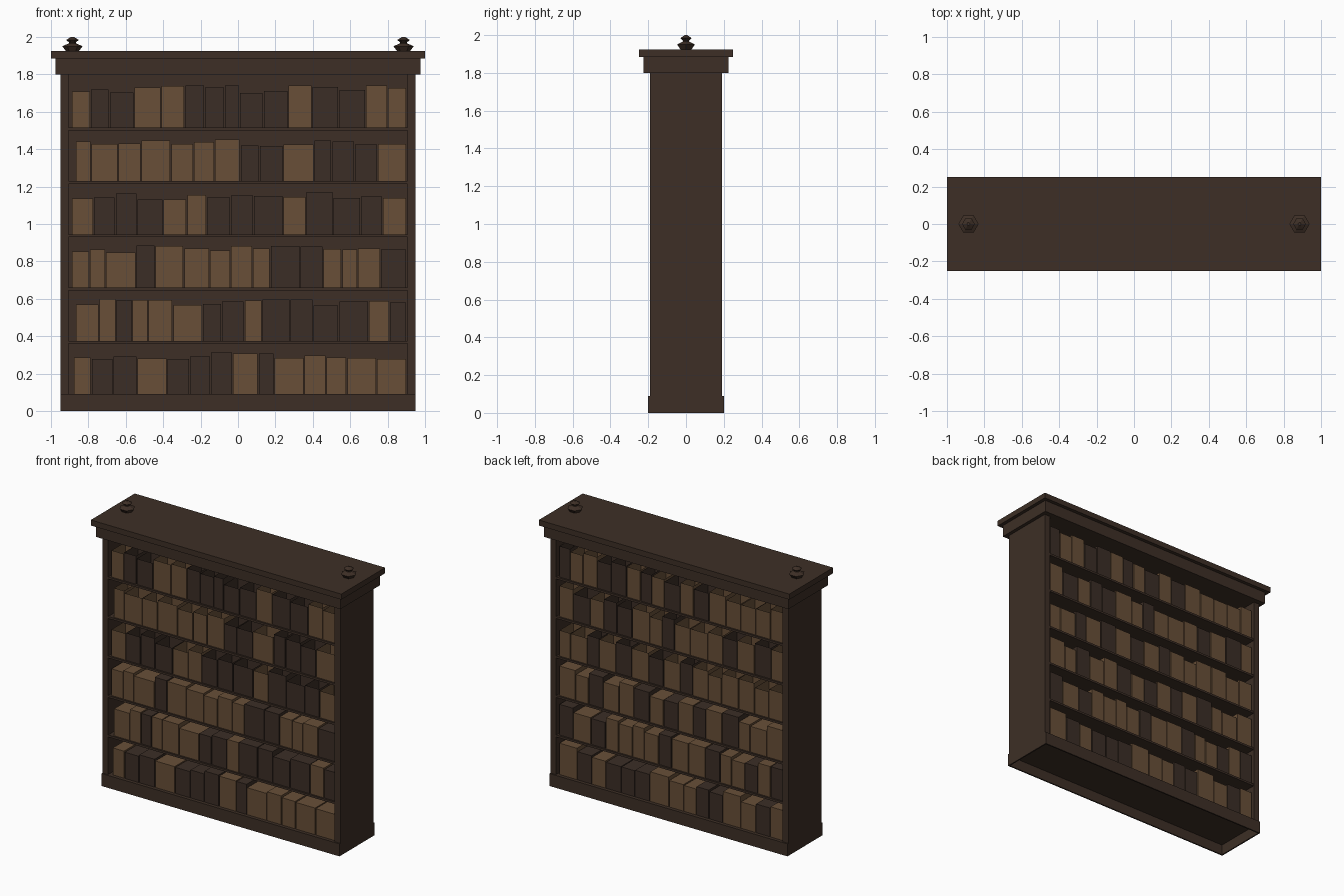
import bpy
import bmesh
import math
import random

random.seed(4)
cube = bpy.data.objects.get("Cube")
if cube:
    bpy.data.objects.remove(cube, do_unlink=True)


def material(name, colour):
    mat = bpy.data.materials.new(name)
    mat.use_nodes = True
    mat.diffuse_color = (*colour, 1)
    mat.node_tree.nodes["Principled BSDF"].inputs["Base Color"].default_value = (*colour, 1)
    return mat


wood = material("dark_wood", (0.047, 0.028, 0.019))
tan = material("tan_leather", (0.138, 0.078, 0.039))
brown = material("brown_leather", (0.044, 0.027, 0.019))


def add_box(bm, x, y, z, open_top=False, slot=0):
    """Axis-aligned box from (low, high) ranges."""
    verts = [bm.verts.new((a, b, c)) for c in z for b in y for a in x]
    quads = [(0, 2, 3, 1), (0, 1, 5, 4), (1, 3, 7, 5), (3, 2, 6, 7), (2, 0, 4, 6)]
    if not open_top:
        quads.append((4, 5, 7, 6))
    for quad in quads:
        bm.faces.new([verts[i] for i in quad]).material_index = slot


def finish(name, bm, mats):
    mesh = bpy.data.meshes.new(name)
    bm.to_mesh(mesh)
    bm.free()
    for mat in mats:
        mesh.materials.append(mat)
    obj = bpy.data.objects.new(name, mesh)
    bpy.context.collection.objects.link(obj)
    return obj


def box(name, x, y, z):
    bm = bmesh.new()
    add_box(bm, x, y, z)
    return finish(name, bm, [wood])


def both(half):
    return (-half, half)


# Carcass: sides, divider, stepped cornice
for side, x in (("right", (-0.95, -0.905)), ("left", (0.905, 0.95))):
    box(side + "_side", x, both(0.19), (0.08, 1.8))
box("centre_divider", both(0.905), both(0.01), (0.09, 1.8))
box("frieze", both(0.975), both(0.225), (1.8, 1.885))
box("cornice", both(1.0), both(0.25), (1.885, 1.925))

# Plinth, hollow underneath
box("plinth_deck", both(0.94), both(0.19), (0.075, 0.09))
for name, s in (("front", -1), ("back", 1)):
    box(name + "_plinth", both(0.95), sorted((s * 0.2, s * 0.19)), (0, 0.09))
for name, s in (("right", -1), ("left", 1)):
    box(name + "_plinth", sorted((s * 0.95, s * 0.94)), both(0.19), (0, 0.09))

# Shelves
FLOOR, STEP = 0.09, 0.285
for i in range(1, 6):
    top = FLOOR + i * STEP
    box(f"shelf_{i}", both(0.905), both(0.187), (top - 0.015, top))


def book_row(name, level, start, colours, widths, facing):
    """Fill a shelf; L is a tan book, D a brown one."""
    bm = bmesh.new()
    z = FLOOR + level * STEP
    scale = (0.9 - start) / sum(widths)
    x = start
    y = sorted((facing * 0.175, facing * 0.015))
    for colour, width in zip(colours, widths):
        end = x + width * scale
        height = random.uniform(0.185, 0.227)
        ends = sorted((-facing * (x + 0.003), -facing * (end - 0.003)))
        add_box(bm, ends, y, (z, z + height), level > 2, int(colour == "D"))
        x = end
    finish(name, bm, [tan, brown])


# Front books, bottom shelf first, listed from the right side of the case
front_rows = [
    (-0.88, "LDDLDDDLDLLLLL",
     [18, 22, 24, 30, 23, 21, 22, 26, 16, 30, 22, 21, 30, 30]),
    (-0.87, "LLDLLLDDLDDDDLD",
     [24, 17, 16, 16, 25, 30, 19, 23, 18, 28, 23, 26, 30, 21, 17]),
    (-0.89, "LLLDLLLLLDDLLLD",
     [18, 16, 31, 19, 29, 26, 21, 22, 18, 30, 23, 19, 16, 23, 26]),
    (-0.89, "LDDDLLDDDLDDDL",
     [22, 22, 22, 26, 24, 20, 24, 23, 30, 23, 27, 28, 22, 24]),
    (-0.87, "LLLLLLLDDLDDDL",
     [16, 27, 23, 30, 23, 21, 26, 19, 24, 31, 18, 23, 23, 29]),
    (-0.89, "LDDLLDDDDDLDDLL",
     [19, 19, 25, 27, 24, 20, 20, 15, 24, 25, 24, 27, 27, 22, 19]),
]
for level, (start, colours, widths) in enumerate(front_rows):
    book_row(f"front_books_{level + 1}", level, start, colours, widths, -1)

# Back books, bottom shelf first, listed from the left side of the case
back_rows = ["LDLDDDLLLDDLLDL", "DLDLLLLDLLDLLDLD", "LLDLLDLDLDLDLLL",
             "LLDLDLDLDLLLLLL", "LDLDDLLDLLLDLDL", "DLLDDLDLDLDLLLLL"]
for level, colours in enumerate(back_rows):
    widths = [random.uniform(18, 28) for _ in colours]
    book_row(f"back_books_{level + 1}", level, -0.89, colours, widths, 1)


# Six-sided turned finials
def finial(name, x):
    profile = [(0.035, 1.925), (0.054, 1.95), (0.02, 1.966), (0.018, 1.971),
               (0.034, 1.984), (0.008, 2.0)]
    bm = bmesh.new()
    rings = []
    for radius, z in profile:
        angles = [i * math.tau / 6 for i in range(6)]
        rings.append([bm.verts.new((x + radius * math.cos(a), radius * math.sin(a), z))
                      for a in angles])
    for low, high in zip(rings, rings[1:]):
        for i in range(6):
            j = (i + 1) % 6
            bm.faces.new((low[i], low[j], high[j], high[i]))
    bm.faces.new(rings[-1])
    bm.faces.new(rings[0][::-1])
    finish(name, bm, [wood])


finial("right_finial", -0.885)
finial("left_finial", 0.885)
